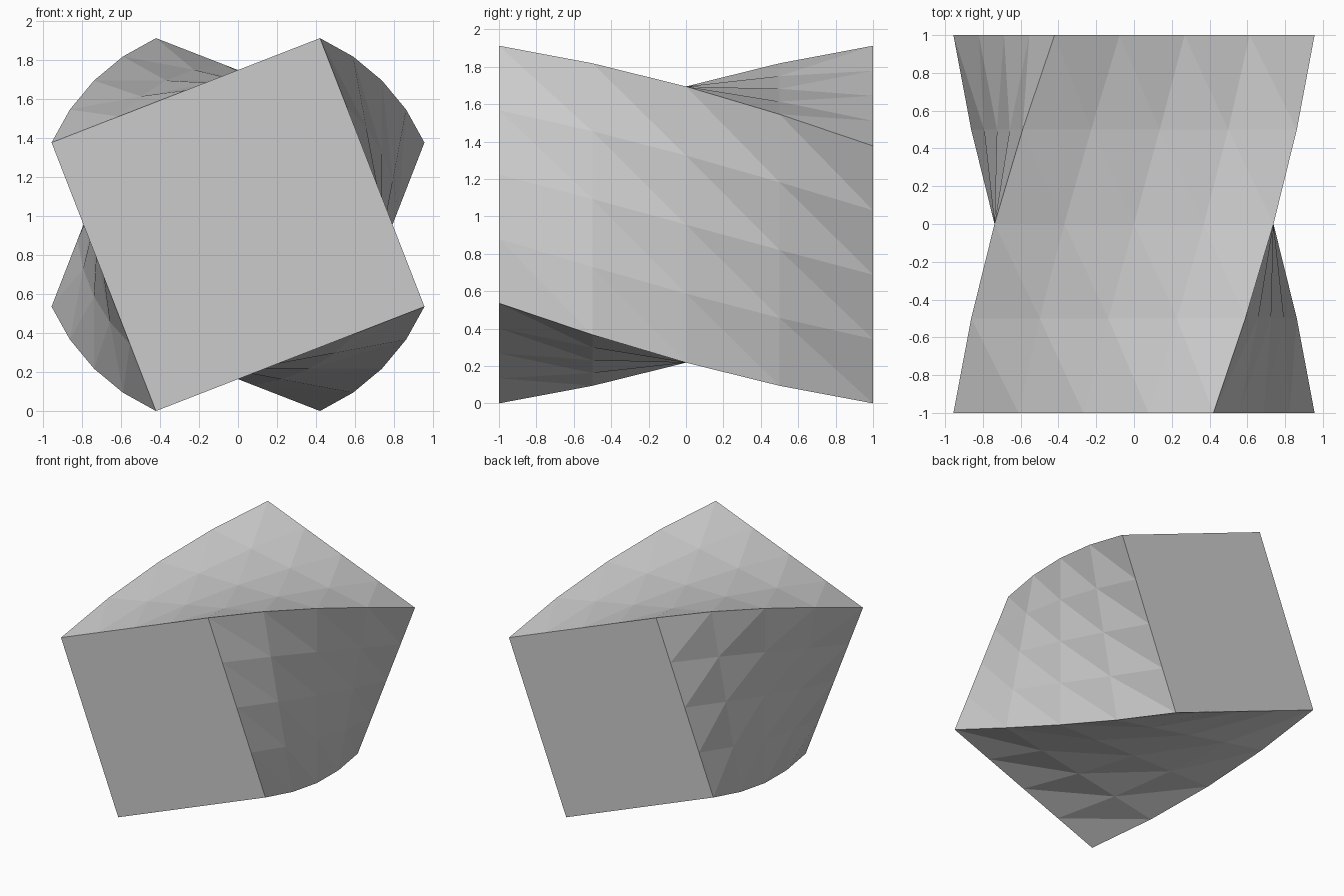
import bpy, bmesh
from math import radians, sin, cos

if "Cube" in bpy.data.objects:
    bpy.data.objects.remove(bpy.data.objects["Cube"])

HALF = 0.7385           # half side of the square section
TWIST = radians(21.26)  # rotation at each end
MID_Z = HALF * (cos(TWIST) + sin(TWIST))
N = 4                   # divisions per side


def twisted(x, y, z):
    a = -y * TWIST
    return (x * cos(a) - z * sin(a), y, x * sin(a) + z * cos(a) + MID_Z)


def add_side(bm, place):
    # one side of the block as a triangulated N x N grid
    steps = [-1 + 2 * i / N for i in range(N + 1)]
    g = [[bm.verts.new(twisted(*place(u, v))) for v in steps] for u in steps]
    for i in range(N):
        for j in range(N):
            a, b, c, d = g[i][j], g[i + 1][j], g[i + 1][j + 1], g[i][j + 1]
            bm.faces.new((a, b, d))
            bm.faces.new((b, c, d))


bm = bmesh.new()
for s in (-1, 1):
    add_side(bm, lambda u, v: (s * HALF, u, v * HALF))       # left, right
    add_side(bm, lambda u, v: (u * HALF, v, s * HALF))       # bottom, top
    add_side(bm, lambda u, v: (u * HALF, s, v * HALF))       # front, back
bmesh.ops.remove_doubles(bm, verts=bm.verts[:], dist=1e-4)
bmesh.ops.recalc_face_normals(bm, faces=bm.faces[:])

# twisted square block
mesh = bpy.data.meshes.new("twisted_block")
bm.to_mesh(mesh)
bm.free()
block = bpy.data.objects.new("twisted_block", mesh)
bpy.context.collection.objects.link(block)
